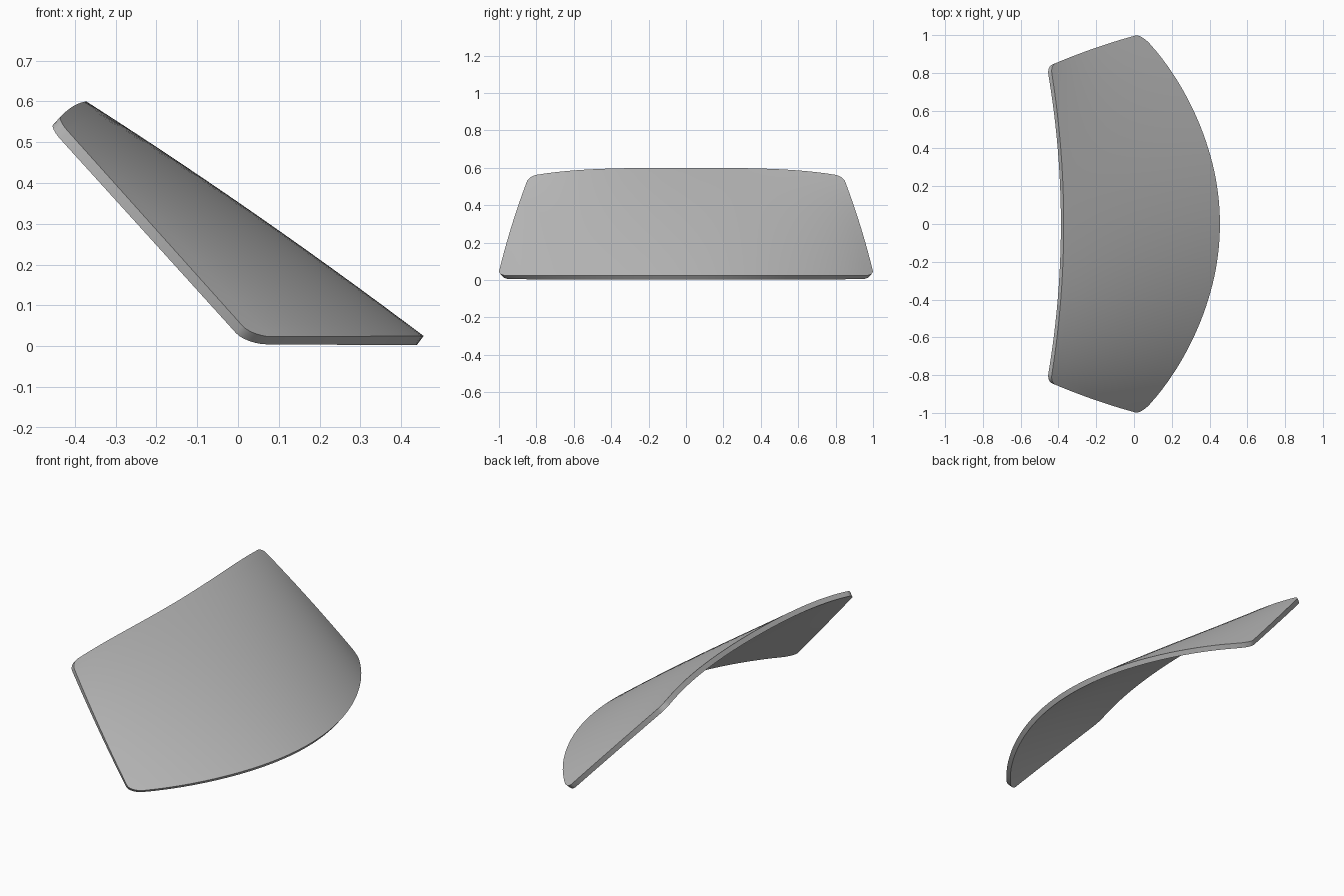
import bpy, bmesh, math

cube = bpy.data.objects.get("Cube")
if cube:
    bpy.data.objects.remove(cube)

COLS, ROWS = 48, 12      # panes across and up the glass
THICKNESS = 0.028
ROUND = 0.05             # corner rounding, as a share of width and height


def material(name, rgb):
    m = bpy.data.materials.new(name)
    m.use_nodes = True
    m.diffuse_color = (*rgb, 1)
    m.node_tree.nodes["Principled BSDF"].inputs["Base Color"].default_value = (*rgb, 1)
    return m


def lerp(a, b, t):
    return a + (b - a) * t


def glass_point(s, t):
    """Outer face: s runs -1..1 across, t runs 0..1 from lower to upper edge."""
    lower_x = 0.455 - 0.39 * s**2 - 0.03 * s**8
    lower_z = 0.025 - 0.002 * s**2
    upper_x = -0.372 - 0.07 * s**2
    upper_z = 0.6 - 0.01 * s**2 - 0.035 * s**4
    bow = 4 * t * (1 - t)
    half_width = lerp(1.005, 0.84, t) + 0.01 * bow
    return (lerp(lower_x, upper_x, t),
            s * half_width,
            lerp(lower_z, upper_z, t) + 0.012 * bow * (1 - s**2))


# Row heights: fine steps through the rounded corners, even steps between
corner = [ROUND * (1 - math.cos(a * math.pi / 12)) for a in range(6)]
middle = [lerp(ROUND, 1 - ROUND, i / ROWS) for i in range(ROWS + 1)]
heights = corner + middle + [1 - h for h in reversed(corner)]


def row_reach(t):
    """Share of the full width that a row keeps, shrinking in the corners."""
    d = max(0, 1 - min(t, 1 - t) / ROUND)
    return 1 - ROUND * (1 - math.sqrt(max(0, 1 - d * d)))


# Curved windscreen sheet
bm = bmesh.new()
grid = [[bm.verts.new(glass_point(lerp(-1, 1, i / COLS) * row_reach(t), t))
         for i in range(COLS + 1)] for t in heights]
for low, high in zip(grid, grid[1:]):
    for i in range(COLS):
        bm.faces.new((low[i], low[i + 1], high[i + 1], high[i]))
mesh = bpy.data.meshes.new("windscreen")
bm.to_mesh(mesh)
bm.free()
mesh.materials.append(material("grey glass", (0.5, 0.5, 0.5)))
windscreen = bpy.data.objects.new("windscreen", mesh)
bpy.context.collection.objects.link(windscreen)

# Glass thickness, grown towards the inside
solid = windscreen.modifiers.new("thickness", "SOLIDIFY")
solid.thickness = THICKNESS
solid.offset = -1

bpy.context.view_layer.objects.active = windscreen
windscreen.select_set(True)
bpy.ops.object.modifier_apply(modifier=solid.name)
bpy.ops.object.shade_smooth_by_angle(angle=math.radians(35))
